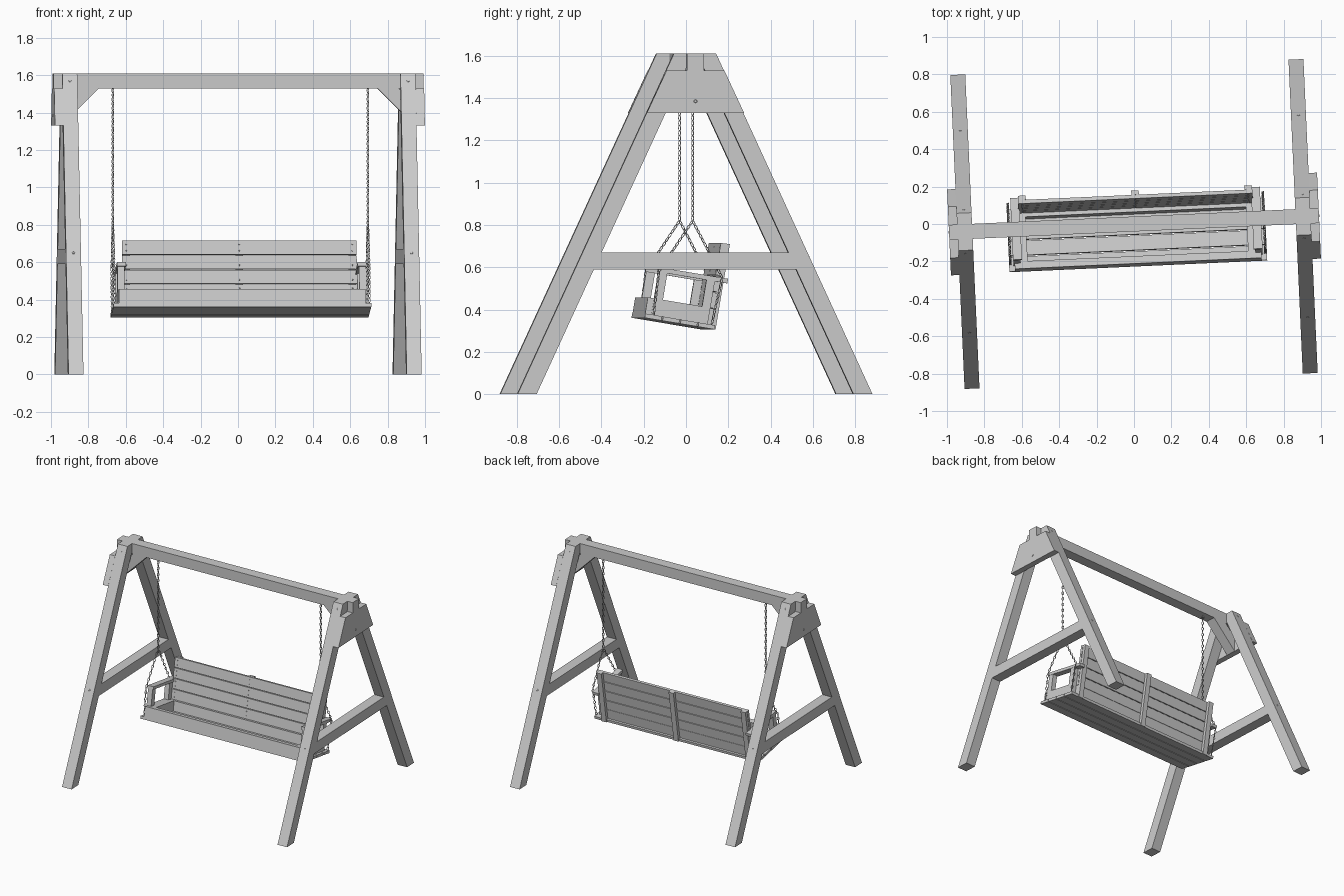
import bpy, bmesh
from math import radians, pi, cos, sin
from mathutils import Matrix, Vector

if "Cube" in bpy.data.objects:
    bpy.data.objects.remove(bpy.data.objects["Cube"])

ROOT = Matrix.Rotation(radians(2.6), 4, 'Z')            # whole swing is turned slightly
BENCH = ROOT @ Matrix.Translation((0.013, 0.108, 0.305)) @ Matrix.Rotation(radians(-9.5), 4, 'X')


def finish(name, bm, matrix):
    bmesh.ops.recalc_face_normals(bm, faces=bm.faces[:])
    me = bpy.data.meshes.new(name)
    bm.to_mesh(me)
    bm.free()
    ob = bpy.data.objects.new(name, me)
    ob.matrix_world = matrix
    bpy.context.collection.objects.link(ob)
    return ob


def box(name, x0, x1, y0, y1, z0, z1, matrix=ROOT):
    bm = bmesh.new()
    bmesh.ops.create_cube(bm, size=1, matrix=Matrix.Translation(
        ((x0 + x1) / 2, (y0 + y1) / 2, (z0 + z1) / 2)) @ Matrix.Diagonal((x1 - x0, y1 - y0, z1 - z0, 1)))
    return finish(name, bm, matrix)


def prism(name, pts, lo, hi, axis, matrix=ROOT):
    """Extrude a profile along x (pts = y, z) or along y (pts = x, z)."""
    bm = bmesh.new()
    def at(p, d):
        return (d, p[0], p[1]) if axis == 'x' else (p[0], d, p[1])
    a = [bm.verts.new(at(p, lo)) for p in pts]
    b = [bm.verts.new(at(p, hi)) for p in pts]
    bm.faces.new(a)
    bm.faces.new(b[::-1])
    for i in range(len(pts)):
        j = (i + 1) % len(pts)
        bm.faces.new((a[i], a[j], b[j], b[i]))
    return finish(name, bm, matrix)


def screws(name, spots, radius, matrix=ROOT):
    """Small flat screw heads; each spot is (position, normal)."""
    bm = bmesh.new()
    for pos, normal in spots:
        q = Vector(normal).to_track_quat('Z', 'Y').to_matrix().to_4x4()
        bmesh.ops.create_cone(bm, cap_ends=True, segments=8, radius1=radius, radius2=radius * 0.7,
                              depth=0.004, matrix=Matrix.Translation(pos) @ q)
    return finish(name, bm, matrix)


def chain(name, points, pitch=0.024):
    """Alternating oval links along a polyline."""
    bm = bmesh.new()
    k = 0
    for p, q in zip(points, points[1:]):
        p, q = Vector(p), Vector(q)
        n = max(1, round((q - p).length / pitch))
        base = (q - p).to_track_quat('Z', 'Y').to_matrix().to_4x4()
        for i in range(n):
            m = Matrix.Translation(p.lerp(q, (i + 0.5) / n)) @ base @ Matrix.Rotation(pi / 4 + k * pi / 2, 4, 'Z')
            k += 1
            rings = []
            for s in range(10):
                t = 2 * pi * s / 10
                out = Vector((cos(t), 0, sin(t)))
                mid = Vector((0.0065 * cos(t), 0, 0.0125 * sin(t)))
                rings.append([bm.verts.new(m @ (mid + 0.0027 * (out * c + Vector((0, d, 0)))))
                              for c, d in ((1, 0), (0, 1), (-1, 0), (0, -1))])
            for s in range(10):
                a, b = rings[s], rings[(s + 1) % 10]
                for e in range(4):
                    bm.faces.new((a[e], b[e], b[(e + 1) % 4], a[(e + 1) % 4]))
    return finish(name, bm, ROOT)


# Frame
box("top_beam", -0.99, 0.99, -0.04, 0.04, 1.53, 1.61)
leg = [(0.84, 0), (0.10, 1.61), (0.04, 1.61), (0.04, 1.545), (0.75, 0)]
for side, s in (("left", -1), ("right", 1)):
    x0, x1 = sorted((s * 0.865, s * 0.945))
    for end, e in (("front", -1), ("back", 1)):
        prism(f"{side}_{end}_leg", [(e * y, z) for y, z in leg], x0, x1, 'x')
        n = Vector((0, e, 0.46)).normalized()
        screws(f"{side}_{end}_leg_screws",
               [((s * 0.905, e * (0.84 - 0.46 * z), z), n) for z in (0.65, 1.57)], 0.009)
    # crossbar fitted between the sloping legs
    prism(f"{side}_crossbar", [(-0.479, 0.59), (0.479, 0.59), (0.442, 0.67), (-0.442, 0.67)], x0, x1, 'x')
    # outer gusset plate
    g0, g1 = sorted((s * 0.945, s * 0.99))
    prism(f"{side}_gusset", [(-0.23, 1.33), (0.23, 1.33), (0.137, 1.53), (-0.137, 1.53)], g0, g1, 'x')
    screws(f"{side}_gusset_screw", [((s * 0.991, 0, 1.385), (s, 0, 0))], 0.009)
    # diagonal brace under the beam
    prism(f"{side}_brace", [(s * 0.745, 1.53), (s * 0.858, 1.53), (s * 0.945, 1.443), (s * 0.945, 1.33)],
          -0.04, 0.04, 'y')

# Bench seat: slats under a frame of rails
for i in range(4):
    y = -0.34 + i * 0.0855
    box(f"seat_slat_{i + 1}", -0.69, 0.69, y, y + 0.079, 0, 0.02, BENCH)
box("seat_front_rail", -0.66, 0.66, -0.34, -0.30, 0.02, 0.098, BENCH)
box("seat_back_rail", -0.625, 0.625, -0.06, -0.02, 0.02, 0.096, BENCH)
for side, s in (("left", -1), ("right", 1)):
    a, b = sorted((s * 0.59, s * 0.628))
    box(f"{side}_seat_rail", a, b, -0.30, -0.06, 0.02, 0.098, BENCH)

# Bench back: boards on battens
dots = []
for i in range(4):
    z = 0.098 + i * 0.079
    box(f"back_board_{i + 1}", -0.628, 0.628, -0.04, -0.02, z, z + 0.074, BENCH)
    dots += [((x, -0.041, z + dz), (0, -1, 0)) for x in (-0.605, 0, 0.605) for dz in (0.02, 0.054)]
for name, x in (("left", -0.605), ("middle", 0), ("right", 0.605)):
    box(f"{name}_back_batten", x - 0.02, x + 0.02, -0.02, 0.003, 0, 0.41, BENCH)
screws("back_screws", dots, 0.004, BENCH)

# Arms
for side, s in (("left", -1), ("right", 1)):
    a, b = sorted((s * 0.628, s * 0.666))
    box(f"{side}_arm_front_post", a, b, -0.31, -0.268, 0.02, 0.225, BENCH)
    box(f"{side}_arm_back_post", a, b, -0.08, -0.04, 0.02, 0.225, BENCH)
    box(f"{side}_arm_base_rail", a, b, -0.268, -0.08, 0.02, 0.098, BENCH)
    a, b = sorted((s * 0.62, s * 0.668))
    box(f"{side}_armrest", a, b, -0.315, 0.02, 0.225, 0.247, BENCH)

# Chains: one drop from the beam, splitting to the seat front and back
for side, s in (("left", -1), ("right", 1)):
    x = 0.0125 + s * 0.6825
    fork = (x, 0, 0.82)
    chain(f"{side}_upper_chain", [(x, 0, 1.53), fork])
    chain(f"{side}_front_chain", [fork, (x, -0.16, 0.58), (x, -0.186, 0.36)])
    chain(f"{side}_back_chain", [fork, (x, 0.14, 0.55), (x, 0.09, 0.33)])
